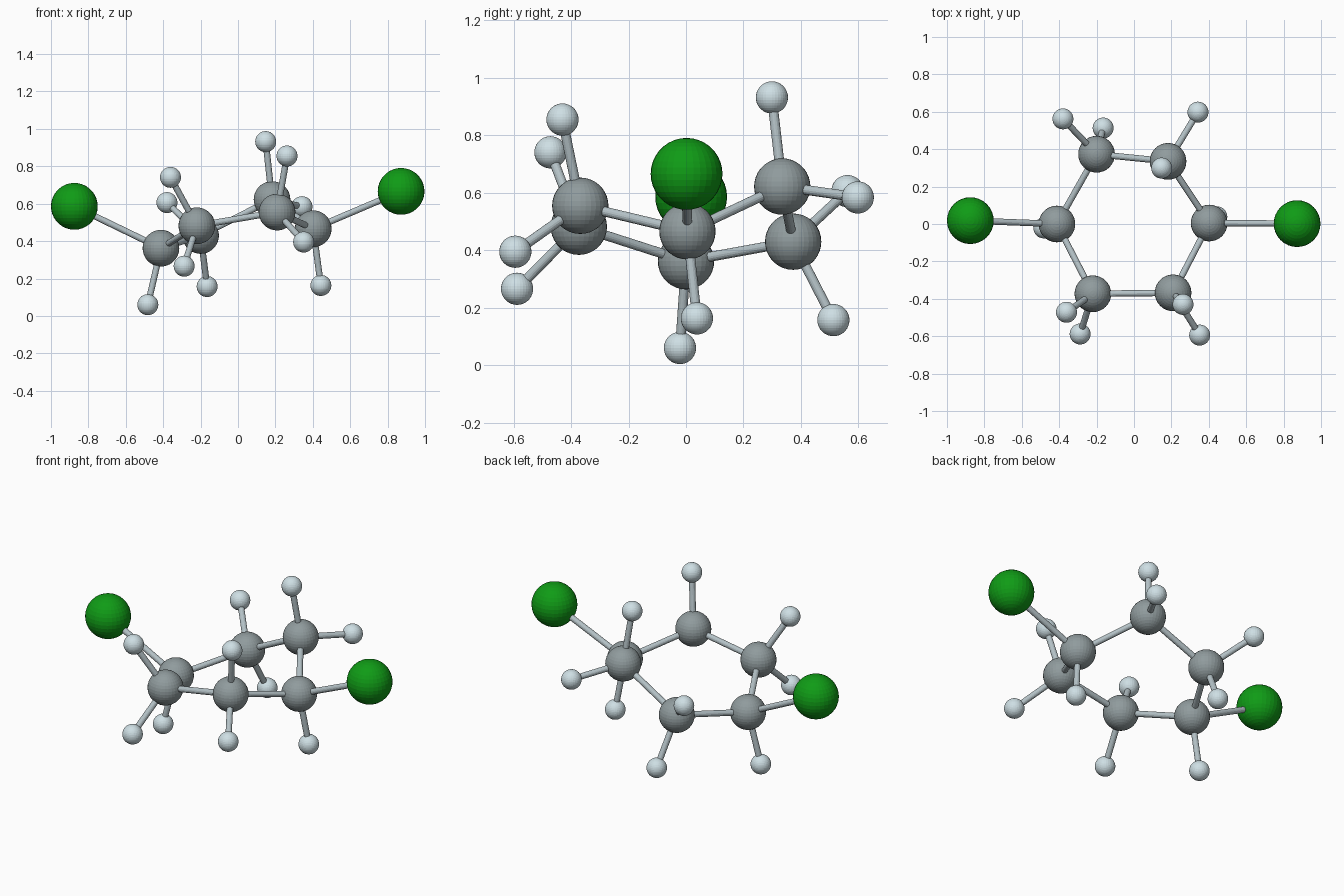
import bpy
from mathutils import Vector

if "Cube" in bpy.data.objects:
    bpy.data.objects.remove(bpy.data.objects["Cube"])


def material(name, color):
    m = bpy.data.materials.new(name)
    m.diffuse_color = (*color, 1)
    m.use_nodes = True
    m.node_tree.nodes["Principled BSDF"].inputs["Base Color"].default_value = m.diffuse_color
    return m


GREY = material("carbon_grey", (0.28, 0.33, 0.34))
PALE = material("hydrogen_pale", (0.62, 0.74, 0.78))
GREEN = material("chlorine_green", (0.005, 0.33, 0.008))
STICK = material("bond_pale", (0.46, 0.54, 0.57))


def atom(name, pos, radius, mat):
    bpy.ops.mesh.primitive_uv_sphere_add(segments=32, ring_count=18, radius=radius, location=pos)
    ob = bpy.context.object
    ob.name = name
    ob.data.materials.append(mat)


def bond(name, a, b):
    a, b = Vector(a), Vector(b)
    d = b - a
    bpy.ops.mesh.primitive_cylinder_add(vertices=16, radius=0.017, depth=d.length,
                                        location=(a + b) / 2,
                                        rotation=d.to_track_quat('Z', 'Y').to_euler())
    ob = bpy.context.object
    ob.name = name
    ob.data.materials.append(STICK)


# Six-membered carbon ring
ring = [(-0.412, 0.0, 0.362), (-0.20, 0.373, 0.43), (0.182, 0.335, 0.622),
        (0.402, 0.005, 0.466), (0.209, -0.368, 0.555), (-0.22, -0.373, 0.482)]

# Hydrogens and chlorines: (ring index, position)
hydrogens = [(0, (-0.482, -0.021, 0.06)),
             (1, (-0.38, 0.562, 0.606)), (1, (-0.165, 0.513, 0.157)),
             (2, (0.342, 0.598, 0.584)), (2, (0.148, 0.299, 0.932)),
             (3, (0.443, 0.038, 0.163)),
             (4, (0.262, -0.43, 0.855)), (4, (0.351, -0.594, 0.395)),
             (5, (-0.361, -0.472, 0.741)), (5, (-0.288, -0.588, 0.266))]
chlorines = [(0, (-0.875, 0.018, 0.586)), (3, (0.872, 0.002, 0.666))]

# Carbon atoms and ring bonds
for i, p in enumerate(ring):
    atom(f"carbon_{i + 1}", p, 0.098, GREY)
    bond(f"ring_bond_{i + 1}", p, ring[(i + 1) % 6])

# Outer atoms, each joined to its carbon
for label, atoms, radius, mat in (("hydrogen", hydrogens, 0.056, PALE),
                                  ("chlorine", chlorines, 0.125, GREEN)):
    for n, (i, p) in enumerate(atoms, 1):
        atom(f"{label}_{n}", p, radius, mat)
        bond(f"{label}_bond_{n}", ring[i], p)
